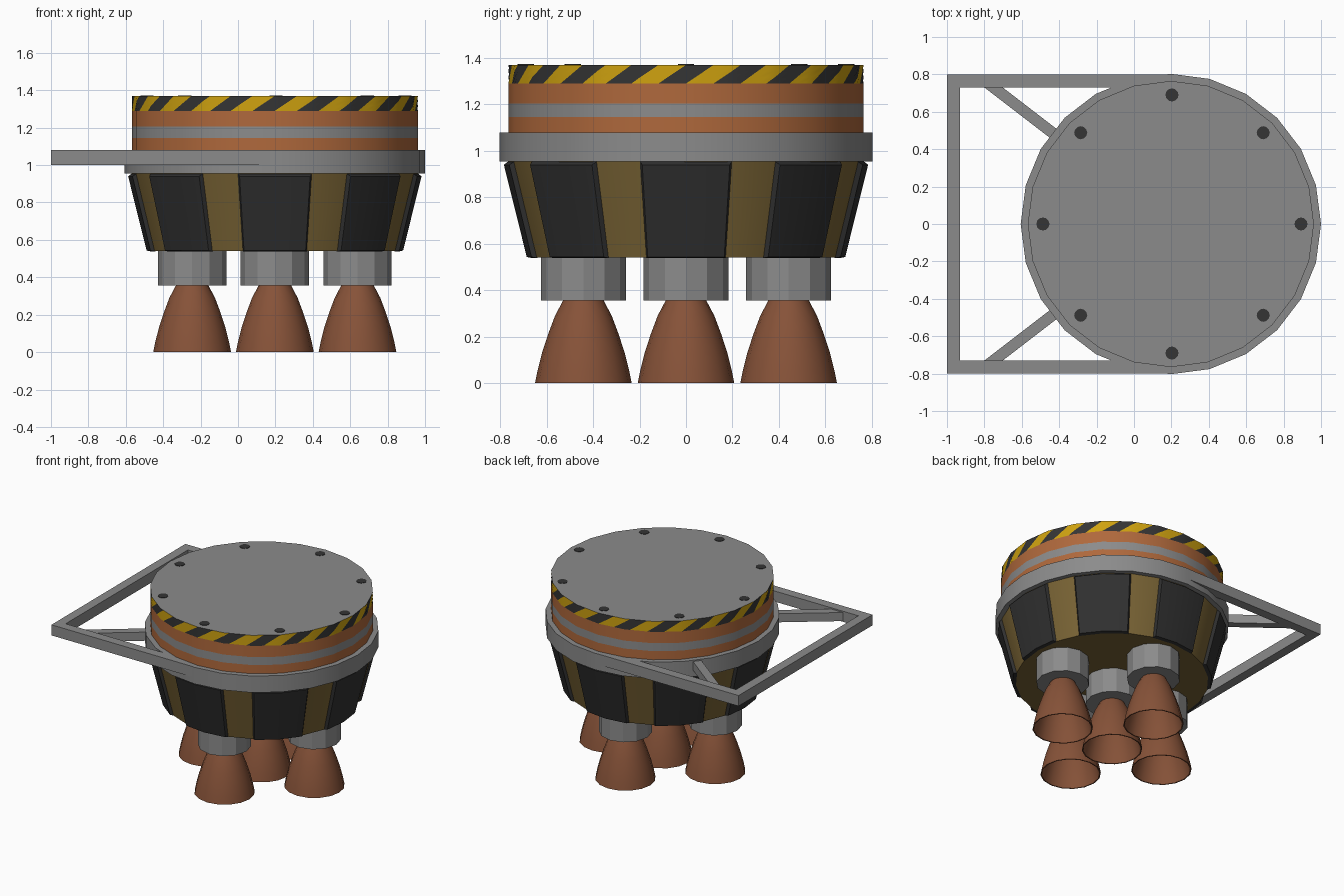
import bpy, bmesh, math
from mathutils import Vector

if "Cube" in bpy.data.objects:
    bpy.data.objects.remove(bpy.data.objects["Cube"])

CX, SIDES = 0.197, 24          # centre of the round body, body side count


def mat(name, rgb):
    m = bpy.data.materials.new(name)
    m.diffuse_color = (*rgb, 1)
    m.use_nodes = True
    m.node_tree.nodes["Principled BSDF"].inputs["Base Color"].default_value = m.diffuse_color
    return m


GREY = mat("steel grey", (0.26, 0.26, 0.26))
COPPER = mat("copper orange", (0.43, 0.14, 0.045))
RUST = mat("bell brown", (0.24, 0.085, 0.04))
PANEL = mat("panel black", (0.03, 0.03, 0.03))
GOLD = mat("dull gold", (0.19, 0.125, 0.035))
YELLOW = mat("hazard yellow", (0.62, 0.36, 0.005))
DARK = mat("hazard charcoal", (0.035, 0.035, 0.035))


def finish(name, verts, faces, mats, ids=None, smooth=None, fix=True):
    me = bpy.data.meshes.new(name)
    me.from_pydata(verts, [], faces)
    for m in mats:
        me.materials.append(m)
    if ids:
        me.polygons.foreach_set("material_index", ids)
    if fix:
        bm = bmesh.new()
        bm.from_mesh(me)
        bmesh.ops.recalc_face_normals(bm, faces=bm.faces)
        bm.to_mesh(me)
        bm.free()
    ob = bpy.data.objects.new(name, me)
    bpy.context.collection.objects.link(ob)
    if smooth:
        bpy.ops.object.select_all(action='DESELECT')
        bpy.context.view_layer.objects.active = ob
        ob.select_set(True)
        bpy.ops.object.shade_smooth_by_angle(angle=math.radians(smooth))
    return ob


def polar(r, deg, z, cx=CX, cy=0.0):
    a = math.radians(deg)
    return (cx + r * math.cos(a), cy + r * math.sin(a), z)


def lathe(name, profile, n, mats, cx=CX, cy=0.0, rule=None, smooth=30):
    """Revolve (radius, z) points; the first and last rings are capped."""
    verts = [polar(r, 360 * i / n, z, cx, cy) for r, z in profile for i in range(n)]
    faces, ids = [], []
    for k in range(len(profile) - 1):
        for i in range(n):
            j = (i + 1) % n
            faces.append((k*n + i, k*n + j, (k+1)*n + j, (k+1)*n + i))
            ids.append(rule(k) if rule else 0)
    last = (len(profile) - 1) * n
    faces += [tuple(range(n))[::-1], tuple(range(last, last + n))]
    ids += [0, 0]
    return finish(name, verts, faces, mats, ids, smooth)


def beam(name, a, b, width, z0, z1):
    a, b = Vector(a), Vector(b)
    d = (b - a).normalized()
    s = Vector((-d.y, d.x)) * width / 2
    corners = [a - s, b - s, b + s, a + s]
    verts = [(c.x, c.y, z) for z in (z0, z1) for c in corners]
    faces = [(3, 2, 1, 0), (4, 5, 6, 7)] + [(i, (i+1) % 4, (i+1) % 4 + 4, i + 4) for i in range(4)]
    return finish(name, verts, faces, [GREY])


# Upper drum with copper and grey bands
lathe("upper_drum", [(0.765, 1.07), (0.765, 1.145), (0.765, 1.205), (0.765, 1.29)],
      SIDES, [GREY, COPPER], rule=lambda k: 0 if k == 1 else 1)

# Hazard band: rows of sheared cells, coloured in slanting stripes, with grey lid
N, ROWS, STEP = 120, 3, 3.0


def drum_radius(deg):
    return 0.765 * math.cos(math.radians(7.5)) / math.cos(math.radians(deg % 15 - 7.5))


verts, faces, ids = [], [], []
for row in range(ROWS + 1):
    for i in range(N):
        deg = (i + row) * STEP
        verts.append(polar(drum_radius(deg), deg, 1.29 + 0.08 * row / ROWS))
for row in range(ROWS):
    for i in range(N):
        j = (i + 1) % N
        faces.append((row*N + i, row*N + j, (row+1)*N + j, (row+1)*N + i))
        ids.append(1 + (i // 3) % 2)
faces.append(tuple(range(ROWS * N, ROWS * N + N)))
ids.append(0)
finish("hazard_band", verts, faces, [GREY, YELLOW, DARK], ids, 30, fix=False)

# Bolt discs on the lid
for k in range(8):
    x, y, _ = polar(0.69, 45 * k, 0)
    lathe(f"lid_bolt_{k}", [(0.035, 1.366), (0.035, 1.373)], 12, [DARK], x + 0.006, y)

# Support ring
lathe("support_ring", [(0.803, 0.955), (0.803, 1.08)], SIDES, [GREY])

# Gold skirt core
lathe("skirt_core", [(0.665, 0.54), (0.768, 0.955)], SIDES, [GOLD])

# Eight raised dark skirt panels with chamfered edges
for k in range(8):
    def ring(grow, trim, z0, z1):
        out = []
        for z, order in ((z0, (-1, 0, 1)), (z1, (1, 0, -1))):
            r = 0.665 + (z - 0.54) / 0.415 * 0.103 + grow
            out += [polar(r, 45 * k + s * (15 - trim), z) for s in order]
        return out
    verts = ring(-0.003, 0, 0.538, 0.955) + ring(0.02, 1.1, 0.543, 0.94)
    faces = [(i, (i+1) % 6, (i+1) % 6 + 6, i + 6) for i in range(6)]
    faces += [(6, 7, 10, 11), (7, 8, 9, 10)]
    finish(f"skirt_panel_{k}", verts, faces, [PANEL], smooth=20, fix=False)

# Five engines in a plus layout: round mount and hollow bell
BELL = [(0.085, 0.36), (0.122, 0.29), (0.152, 0.21), (0.178, 0.13), (0.197, 0.055), (0.208, 0.0)]
INNER = [(r - 0.008, z) for r, z in reversed(BELL)]
for k, (dx, dy) in enumerate([(0, 0), (1, 0), (-1, 0), (0, 1), (0, -1)]):
    x, y = CX + 0.442 * dx, 0.442 * dy
    lathe(f"engine_mount_{k}", [(0.183, 0.355), (0.183, 0.545)], 12, [GREY], x, y, smooth=20)
    lathe(f"engine_bell_{k}", BELL + INNER, 16, [RUST], x, y)

# Side frame: end bar, two long arms and two diagonal braces
beam("frame_end_bar", (-0.965, -0.8), (-0.965, 0.8), 0.07, 1.0, 1.08)
for side, s in (("back", 1), ("front", -1)):
    beam(f"frame_arm_{side}", (-0.93, 0.765 * s), (0.2, 0.765 * s), 0.07, 1.0, 1.08)
    beam(f"frame_brace_{side}", (-0.79, 0.76 * s), (-0.40, 0.46 * s), 0.06, 1.005, 1.07)
